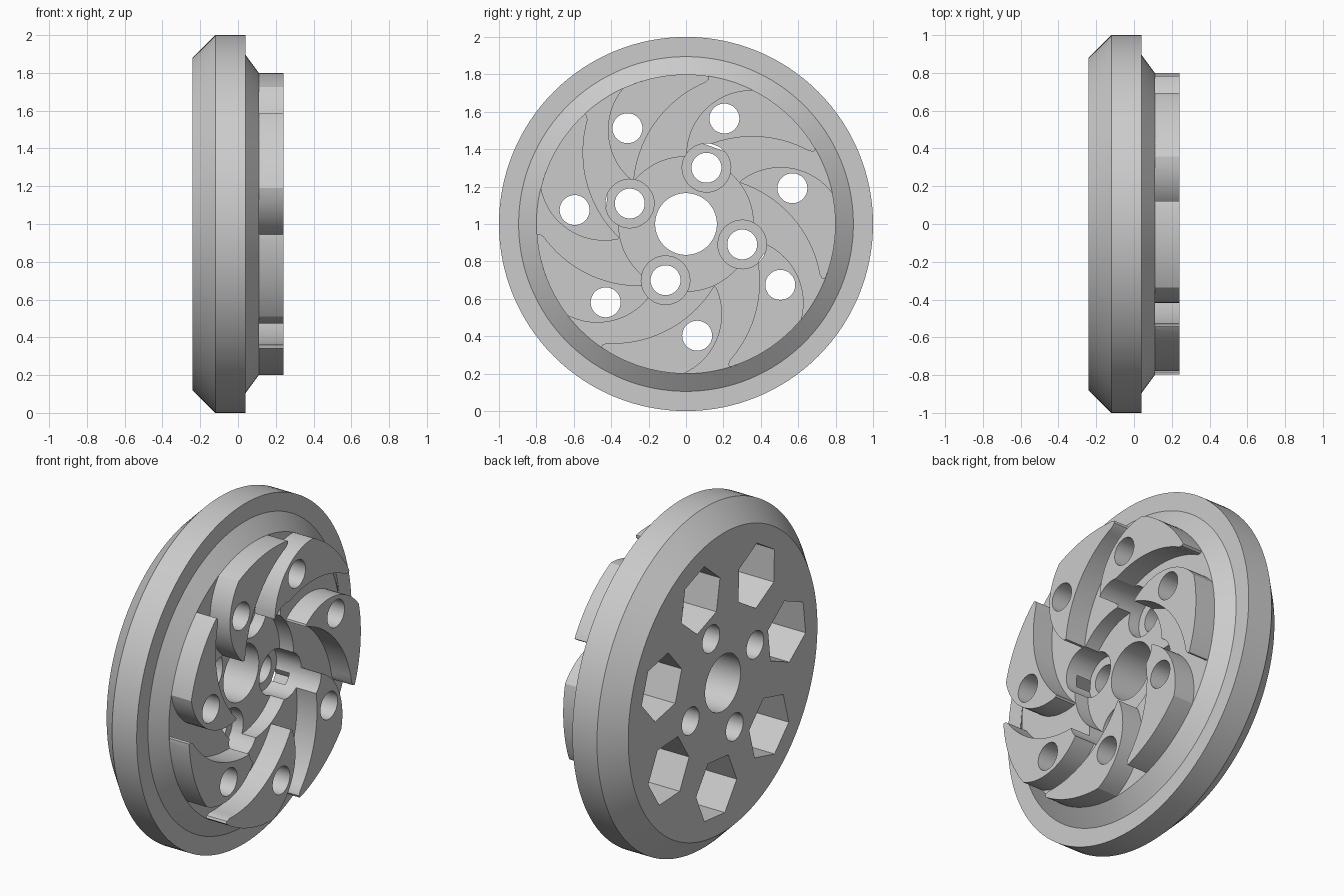
import bpy, bmesh, math
from mathutils import Vector

cube = bpy.data.objects.get("Cube")
if cube:
    bpy.data.objects.remove(cube, do_unlink=True)

grey = bpy.data.materials.new("plain grey")
grey.use_nodes = True
color = (0.6, 0.6, 0.6, 1)
grey.diffuse_color = color
grey.node_tree.nodes["Principled BSDF"].inputs["Base Color"].default_value = color

BACK, FLOOR, TOP = -0.24, 0.11, 0.24
BLADES, BOLTS = 7, 4
START = math.radians(70)
PIN_RADIUS, BOLT_RADIUS = 0.6, 0.32


def make_object(name, bm):
    """Turn a bmesh built around the x axis into an object standing on the ground."""
    bmesh.ops.recalc_face_normals(bm, faces=bm.faces)
    mesh = bpy.data.meshes.new(name)
    bm.to_mesh(mesh)
    bm.free()
    mesh.materials.append(grey)
    obj = bpy.data.objects.new(name, mesh)
    obj.location.z = 1
    bpy.context.collection.objects.link(obj)
    return obj


def polar(radius, angle):
    return Vector((radius * math.cos(angle), radius * math.sin(angle)))


def around(count):
    return [START + math.tau * i / count for i in range(count)]


def add_prism(bm, outline, x0, x1):
    low = [bm.verts.new((x0, p.x, p.y)) for p in outline]
    high = [bm.verts.new((x1, p.x, p.y)) for p in outline]
    bm.faces.new(low)
    bm.faces.new(high)
    for i in range(len(low)):
        j = (i + 1) % len(low)
        bm.faces.new((low[i], low[j], high[j], high[i]))


def holes(name, count, offset, radius, x0, x1, sides=48, turn=0.0):
    """A ring of equal round or polygonal cutters."""
    bm = bmesh.new()
    for a in around(count):
        ring = [polar(offset, a) + polar(radius, a + turn + math.tau * k / sides)
                for k in range(sides)]
        add_prism(bm, ring, x0, x1)
    obj = make_object(name, bm)
    obj.hide_render = True
    return obj


def arc(a, m, b, steps=18):
    """Points on the circle through a, m and b."""
    a, m, b = Vector(a), Vector(m), Vector(b)
    u, v = m - a, b - a
    d = 2 * u.cross(v)
    c = a + Vector((v.y * u.length_squared - u.y * v.length_squared,
                    u.x * v.length_squared - v.x * u.length_squared)) / d
    r = (a - c).length
    start = math.atan2(a.y - c.y, a.x - c.x)
    sweep = math.remainder(math.atan2(b.y - c.y, b.x - c.x) - start, math.tau)
    return [c + polar(r, start + sweep * i / steps) for i in range(steps + 1)]


# Disc with bevelled rim, raised face, central recess and bore
profile = [(BACK, 0.165), (BACK, 0.88), (-0.12, 1.0), (0.04, 1.0), (0.04, 0.895),
           (FLOOR, 0.80), (FLOOR, 0.36), (0.02, 0.36), (0.02, 0.165)]
bm = bmesh.new()
SEGMENTS = 128
rings = []
for i in range(SEGMENTS):
    d = polar(1, math.tau * i / SEGMENTS)
    rings.append([bm.verts.new((x, r * d.x, r * d.y)) for x, r in profile])
for i in range(SEGMENTS):
    a, b = rings[i], rings[(i + 1) % SEGMENTS]
    for k in range(len(profile)):
        n = (k + 1) % len(profile)
        bm.faces.new((a[k], a[n], b[n], b[k]))
disc = make_object("bladed_disc", bm)

# Swept blades: outer edge, blunt tip, trailing edge, leading edge
outer = [polar(0.8, math.radians(12 - 32.5 * i / 12)) for i in range(13)]
tip = [Vector((0.742, -0.295)), Vector((0.728, -0.292))]
trailing = arc((0.715, -0.27), (0.57, 0.034), (0.29, 0.22))
leading = arc((0.293, 0.232), (0.51, 0.304), outer[0])
outline = outer + tip + trailing + leading[:-1]
base_angle = START - math.tau / BLADES
bm = bmesh.new()
for a in around(BLADES):
    t = a - base_angle
    turned = [Vector((p.x * math.cos(t) - p.y * math.sin(t),
                      p.x * math.sin(t) + p.y * math.cos(t))) for p in outline]
    add_prism(bm, turned, FLOOR - 0.02, TOP)
blades = make_object("blades", bm)
blades.hide_render = True

# Bolt holes, counterbores, pin holes and hexagonal back pockets
cutters = [
    holes("bolt_holes", BOLTS, BOLT_RADIUS, 0.08, BACK - 0.1, TOP + 0.1),
    holes("counterbores", BOLTS, BOLT_RADIUS, 0.13, -0.05, TOP + 0.1),
    holes("pin_holes", BLADES, PIN_RADIUS, 0.08, BACK - 0.1, TOP + 0.1),
    holes("hex_pockets", BLADES, PIN_RADIUS, 0.19, BACK - 0.1, 0.04, 6, math.pi / 6),
]
for operation, other in [("UNION", blades)] + [("DIFFERENCE", c) for c in cutters]:
    mod = disc.modifiers.new(other.name, "BOOLEAN")
    mod.operation, mod.object, mod.solver = operation, other, "EXACT"

# Bake the cuts and remove the helpers
bpy.context.view_layer.update()
graph = bpy.context.evaluated_depsgraph_get()
baked = bpy.data.meshes.new_from_object(disc.evaluated_get(graph))
disc.modifiers.clear()
disc.data = baked
for helper in [blades] + cutters:
    bpy.data.objects.remove(helper, do_unlink=True)

bpy.ops.object.select_all(action="DESELECT")
disc.select_set(True)
bpy.context.view_layer.objects.active = disc
bpy.ops.object.shade_smooth_by_angle(angle=math.radians(25))
